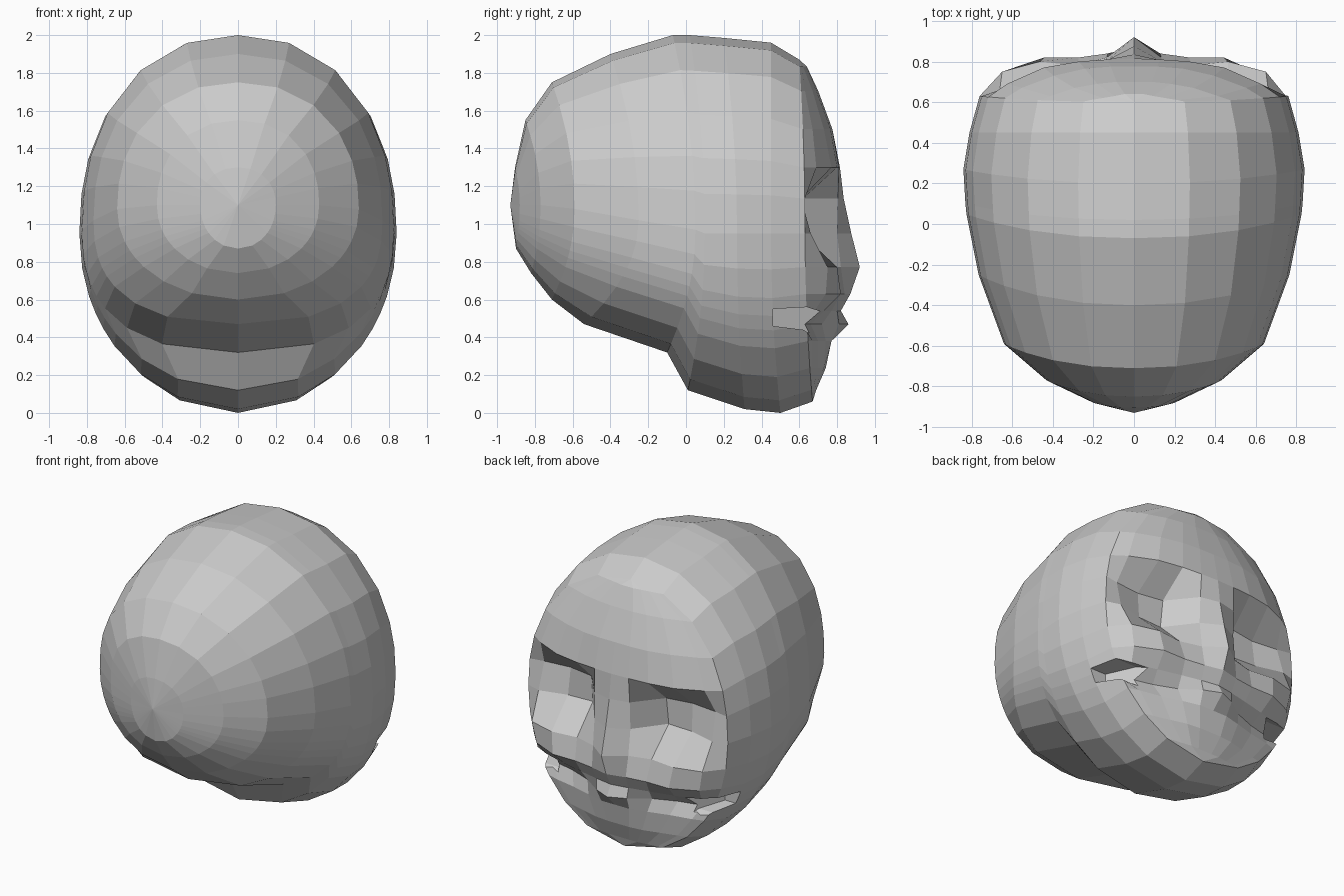
import bpy, bmesh

if "Cube" in bpy.data.objects:
    bpy.data.objects.remove(bpy.data.objects["Cube"])

# Height steps shared by every ring (1 = crown, -1 = underside)
STEPS = [1, .96, .82, .6, .38, .2, 0, -.2, -.36, -.46, -.54, -.64, -.8, -.93, -1]

# Rings, back to front: side y, half width, top y, top z, bottom y, bottom z, middle z
RINGS = [
    (-.88, .20, -.905, 1.30, -.90, .87, 1.10),
    (-.77, .43, -.85, 1.55, -.82, .74, 1.10),
    (-.59, .64, -.71, 1.75, -.71, .60, 1.08),
    (-.25, .765, -.40, 1.90, -.54, .47, 1.02),
    (.05, .825, -.07, 2.00, -.10, .32, .97),
    (.10, .83, .02, 2.00, .01, .12, .95),
    (.27, .84, .20, 1.985, .31, .02, .95),
    (.45, .81, .45, 1.96, .50, .00, .95),
    (.63, .76, .60, 1.87, .67, .06, .95),
]

# Face depth per height step, from the centre line outwards
COLS = [0, .18, .38, .62, .87]
FACE = [
    (.64, .64, .63, .62, .61),
    (.70, .70, .69, .67, .63),
    (.775, .775, .765, .73, .67),
    (.815, .81, .80, .77, .69),     # brow
    (.835, .805, .62, .59, .61),    # eye socket
    (.875, .80, .60, .61, .66),
    (.92, .82, .78, .80, .75),      # nose tip and cheekbone
    (.87, .84, .82, .82, .74),
    (.82, .80, .77, .73, .68),
    (.86, .81, .72, .66, .62),      # upper teeth
    (.77, .77, .74, .70, .67),
    (.74, .74, .73, .70, .67),
    (.69, .69, .69, .68, .67),
]


def ring_points(ring):
    """Right half of a ring, from crown to underside."""
    ys, hw, yt, zt, yb, zb, zm = ring
    pts = []
    for s in STEPS:
        n = 2.2 if s > 0 else (2.5 if .3 < zb < .55 else 2.05)
        w = hw * max(0, 1 - abs(s) ** n) ** (1 / n)
        z = zm + s * (zt - zm if s > 0 else zm - zb)
        y = ys + ((yt if s > 0 else yb) - ys) * s * s
        pts.append((w, y, z))
    return pts


def finish(name, bm):
    bmesh.ops.recalc_face_normals(bm, faces=bm.faces)
    me = bpy.data.meshes.new(name)
    bm.to_mesh(me)
    bm.free()
    ob = bpy.data.objects.new(name, me)
    bpy.context.collection.objects.link(ob)
    return ob


# Cranium and jaw lofted from the back pole
bm = bmesh.new()
loops = []
for ring in RINGS:
    pts = ring_points(ring)
    pts += [(-x, y, z) for x, y, z in pts[-2:0:-1]]
    loops.append([bm.verts.new(p) for p in pts])
n = len(loops[0])
pole = bm.verts.new((0, -.93, 1.1))
for i in range(n):
    j = (i + 1) % n
    bm.faces.new((pole, loops[0][i], loops[0][j]))
    for a, b in zip(loops, loops[1:]):
        bm.faces.new((a[i], b[i], b[j], a[j]))

# Face closing the front ring
rim = loops[-1]
last = len(STEPS) - 1
rows = []
for k, depths in enumerate(FACE, 1):
    w, z = rim[k].co.x, rim[k].co.z
    right = [bm.verts.new((f * w, y, z)) for f, y in zip(COLS, depths)]
    left = [bm.verts.new((-v.co.x, v.co.y, v.co.z)) for v in right[:0:-1]]
    rows.append([rim[n - k]] + left + right + [rim[k]])
for a, b in zip(rows, rows[1:]):
    for i in range(len(a) - 1):
        bm.faces.new((a[i], a[i + 1], b[i + 1], b[i]))
for tip, row in ((rim[0], rows[0]), (rim[last], rows[-1])):
    for i in range(len(row) - 1):
        bm.faces.new((tip, row[i], row[i + 1]))
head = finish("skull", bm)

# Mouth gaps cut between cheek and jaw on each side
profile = [(.46, .46), (.46, .55), (.64, .56), (.80, .51), (1, .51), (1, .36), (.76, .36), (.62, .44)]
for side in (-1, 1):
    bm = bmesh.new()
    inner = [bm.verts.new((side * (.62 - .55 * max(0, min(y, .8) - .46)), y, z)) for y, z in profile]
    outer = [bm.verts.new((side * 1.1, y, z)) for y, z in profile]
    bm.faces.new(inner)
    bm.faces.new(outer)
    for i in range(len(profile)):
        j = (i + 1) % len(profile)
        bm.faces.new((inner[i], inner[j], outer[j], outer[i]))
    bmesh.ops.triangulate(bm, faces=bm.faces)
    cutter = finish("mouth_cutter", bm)
    cutter.hide_render = True
    cutter.hide_set(True)
    mod = head.modifiers.new("mouth_gap", 'BOOLEAN')
    mod.operation = 'DIFFERENCE'
    mod.solver = 'EXACT'
    mod.object = cutter
